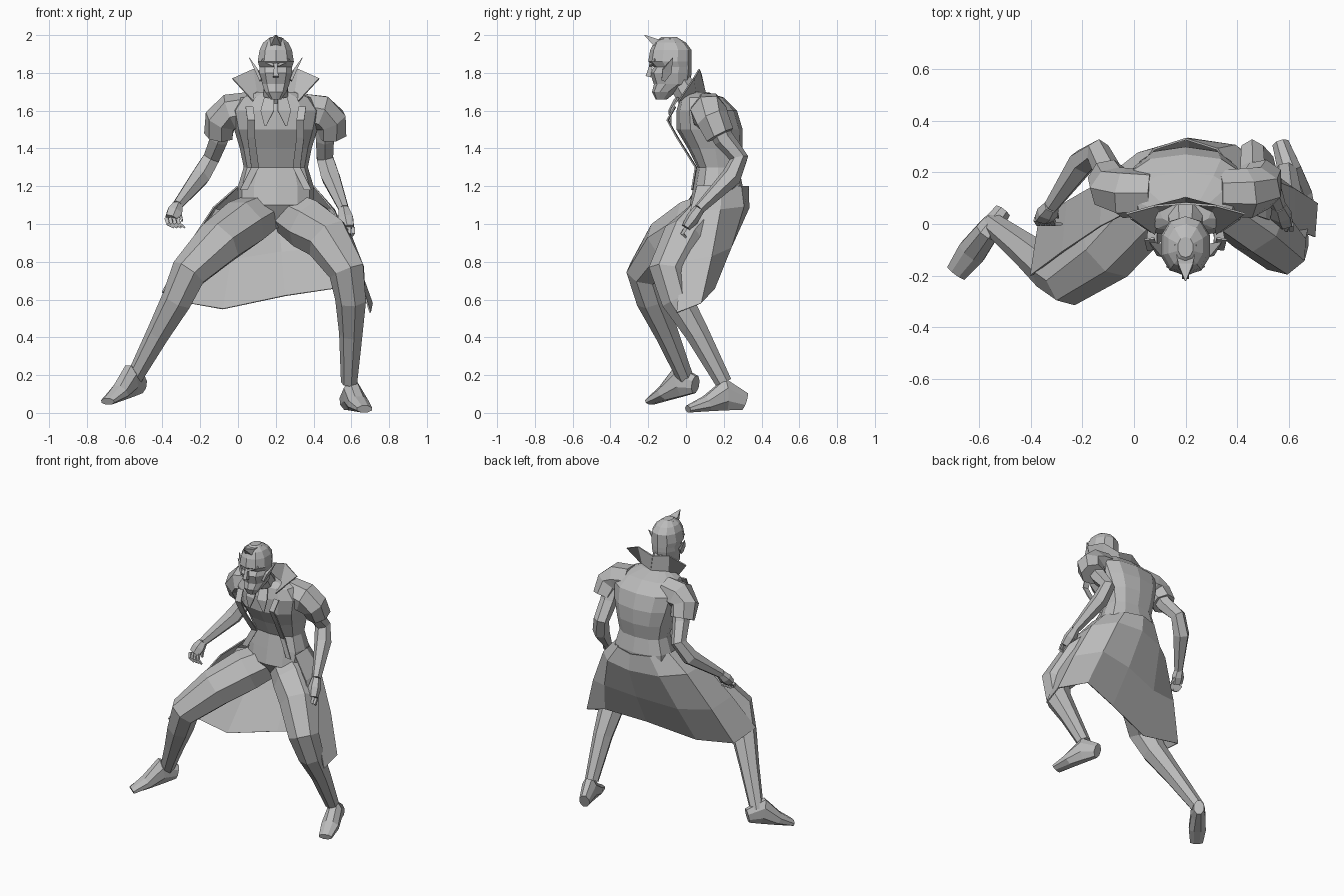
import bpy
import bmesh
from math import sin, cos, pi, tau
from mathutils import Vector

default_cube = bpy.data.objects.get("Cube")
if default_cube:
    bpy.data.objects.remove(default_cube)

grey = bpy.data.materials.new("stone grey")
grey.use_nodes = True
grey.diffuse_color = (.5, .5, .5, 1)
grey.node_tree.nodes["Principled BSDF"].inputs["Base Color"].default_value = grey.diffuse_color

MIDDLE = .2  # centre of the upper body
DEPTH_AXIS = Vector((0, 1, 0))
HEIGHT_AXIS = Vector((0, 0, 1))


def loft(name, rows, closed=True):
    """Skin rows of points: a capped tube, or a thin sheet of cloth."""
    bm = bmesh.new()
    rings = [[bm.verts.new(point) for point in row] for row in rows]
    for low, high in zip(rings, rings[1:]):
        start = 0 if closed else 1
        for i in range(start, len(low)):
            bm.faces.new((low[i - 1], low[i], high[i], high[i - 1]))
    if closed:
        bm.faces.new(rings[0])
        bm.faces.new(rings[-1])
    bmesh.ops.recalc_face_normals(bm, faces=bm.faces)
    mesh = bpy.data.meshes.new(name)
    bm.to_mesh(mesh)
    bm.free()
    mesh.materials.append(grey)
    part = bpy.data.objects.new(name, mesh)
    bpy.context.collection.objects.link(part)
    if not closed:
        cloth = part.modifiers.new("cloth", "SOLIDIFY")
        cloth.thickness = .008
        cloth.offset = 0


def soften(value, power):
    """Push a sine towards a rounded box."""
    return abs(value) ** power * (1 if value > 0 else -1)


def stack(name, rings, sides, power):
    """Horizontal rings given as height, half width, front and back."""
    rows = []
    for height, width, front, back in rings:
        row = []
        for i in range(sides):
            angle = tau * i / sides
            x = MIDDLE + width * soften(sin(angle), power)
            y = (front + back) / 2 - (back - front) / 2 * soften(cos(angle), power)
            row.append((x, y, height))
        rows.append(row)
    loft(name, rows)


def limb(name, path, widths, heights=None, sides=6, axis=DEPTH_AXIS):
    """Tube along a path, with a width and optional second width per point."""
    points = [Vector(point) for point in path]
    rows = []
    for k, (width, height) in enumerate(zip(widths, heights or widths)):
        along = points[min(k + 1, len(points) - 1)] - points[max(k - 1, 0)]
        across = along.cross(axis).normalized()
        over = across.cross(along).normalized()
        angles = [tau * (i + .5) / sides for i in range(sides)]
        rows.append([points[k] + across * width * cos(angle) + over * height * sin(angle)
                     for angle in angles])
    loft(name, rows)


def mirrored(side, points):
    """Place points, given from the body's middle, on one side of it."""
    return [(MIDDLE + side * x, y, z) for x, y, z in points]


def hand(label, wrist, knuckles, reach, curl):
    """Palm, four bent fingers and a thumb."""
    wrist, knuckles, reach, curl = map(Vector, (wrist, knuckles, reach, curl))
    palm = wrist.lerp(knuckles, .5)
    limb(label + "_palm", [wrist, palm, knuckles], [.03, .045, .04], [.03, .035, .025])
    for i in range(4):
        root = knuckles + Vector(((i - 1.5) * .02, 0, 0))
        limb(label + "_finger", [root, root + reach, root + reach + curl],
             [.013, .012, .006], sides=4)
    inner = palm + curl
    limb(label + "_thumb", [palm, inner, inner + reach], [.015, .012, .006], sides=4)


def shoe(label, heel, toe):
    """Shoe whose sole runs from heel to toe."""
    widths = [.035, .05, .06, .045]
    heights = [.05, .09, .045, .02]
    path = [Vector(heel).lerp(Vector(toe), k / 3) + HEIGHT_AXIS * height
            for k, height in enumerate(heights)]
    limb(label + "_shoe", path, widths, heights, sides=8, axis=HEIGHT_AXIS)


# Torso, from the crotch to the neckline
stack("torso", [
    (.98, .1, .1, .2), (1.1, .2, .02, .3), (1.2, .2, .04, .3), (1.3, .17, .06, .28),
    (1.4, .19, .01, .3), (1.5, .22, -.05, .3), (1.6, .24, -.05, .27),
    (1.67, .19, -.03, .2), (1.7, .1, 0, .1)], sides=12, power=.8)

# Neck, head and face
limb("neck", [(MIDDLE, .07, 1.6), (MIDDLE, 0, 1.7), (MIDDLE, -.06, 1.8)],
     [.08, .07, .06], sides=8)
stack("head", [
    (1.66, .03, -.16, -.1), (1.7, .06, -.18, -.05), (1.74, .075, -.17, .02),
    (1.8, .09, -.19, .03), (1.83, .09, -.17, .03), (1.86, .1, -.2, .03),
    (1.92, .09, -.19, .03), (1.96, .07, -.17, 0), (1.99, .03, -.13, -.05)],
    sides=10, power=.9)
limb("nose", [(MIDDLE, -.18, 1.86), (MIDDLE, -.2, 1.78)], [.01, .02], sides=4)
limb("hair_peak", [(MIDDLE, -.08, 1.96), (MIDDLE, -.16, 1.96), (MIDDLE, -.22, 2)],
     [.06, .04, .003], [.03, .03, .003], sides=4, axis=HEIGHT_AXIS)

for side, label in ((-1, "right"), (1, "left")):
    limb(label + "_ear", mirrored(side, [(.08, -.12, 1.76), (.1, -.1, 1.81), (.14, -.07, 1.88)]),
         [.01, .012, .002], [.015, .035, .002], sides=4)
    limb(label + "_brow", mirrored(side, [(.01, -.19, 1.84), (.07, -.16, 1.87)]),
         [.01, .01], sides=4)

    # Half of the stand-up collar, from nape to pointed tip
    loft(label + "_collar", [
        mirrored(side, [(0, .1, 1.7), (.1, .05, 1.69), (.12, -.04, 1.65)]),
        mirrored(side, [(0, .08, 1.79), (.12, .07, 1.82), (.23, .04, 1.77)])], closed=False)

    # Lapel folded along the open coat front, and a neckcloth point
    inner_edge = [(.16, -.06, 1.62), (.15, -.1, 1.55), (.15, -.05, 1.46),
                  (.13, .05, 1.3), (.19, .03, 1.18)]
    outer_edge = [(x - .04, y + .005, z) for x, y, z in inner_edge]
    loft(label + "_lapel", [mirrored(side, inner_edge), mirrored(side, outer_edge)], closed=False)
    loft(label + "_neckcloth", [
        mirrored(side, [(.01, -.06, 1.66), (.01, -.09, 1.6), (.05, -.08, 1.52)]),
        mirrored(side, [(.06, -.04, 1.67), (.08, -.08, 1.6), (.06, -.08, 1.52)])], closed=False)

    limb(label + "_sleeve", mirrored(side, [
        (.13, .12, 1.61), (.24, .12, 1.59), (.29, .14, 1.55), (.3, .18, 1.47)]),
        [.09, .1, .09, .08], sides=7)

# Arms, bent back at the elbow
arm_widths = [.06, .055, .05, .055, .03]
right_wrist = (-.32, .07, 1.1)
left_wrist = (.56, .07, 1.08)
limb("right_arm", [(-.07, .15, 1.55), (-.1, .2, 1.45), (-.14, .28, 1.35),
                   (-.2, .24, 1.25), right_wrist], arm_widths)
limb("left_arm", [(.46, .15, 1.55), (.46, .2, 1.45), (.46, .28, 1.35),
                  (.49, .24, 1.25), left_wrist], arm_widths)
hand("right", right_wrist, (-.35, .02, 1.03), (.01, -.02, -.03), (.03, 0, -.02))
hand("left", left_wrist, (.58, 0, .98), (0, -.02, -.03), (-.01, .02, -.02))

# Legs in a wide crouch
leg_widths = [.12, .14, .13, .1, .085, .065, .045]
limb("right_leg", [(.13, .16, 1.06), (.03, .05, 1), (-.1, -.1, .9), (-.26, -.22, .74),
                   (-.32, -.18, .6), (-.42, -.1, .42), (-.55, 0, .18)], leg_widths, sides=7)
limb("left_leg", [(.27, .16, 1.06), (.37, .1, 1), (.48, 0, .92), (.58, -.1, .75),
                  (.6, -.05, .6), (.6, .06, .42), (.59, .2, .16)], leg_widths, sides=7)
shoe("right", heel=(-.51, .05, .1), toe=(-.69, -.19, .04))
shoe("left", heel=(.57, .31, .01), toe=(.67, .01, 0))

# Coat skirt: from a round waist, out over the hips, to a flared hem
hem = [(-.4, -.2, .64), (-.37, 0, .6), (-.08, 0, .55), (.25, .08, .62),
       (.52, .15, .66), (.71, .08, .58), (.7, -.05, .53)]
skirt_rows = []
for drop in (0, .2, .6, 1):
    row = []
    for k, corner in enumerate(hem):
        angle = (pi + .6) * k / (len(hem) - 1) - .3
        outward = Vector((-cos(angle), sin(angle), 0))
        waist = Vector((MIDDLE, .12, 1.2)) + outward * .21
        row.append(waist.lerp(Vector(corner), drop) + outward * .4 * drop * (1 - drop) ** 2)
    skirt_rows.append(row)
loft("coat_skirt", skirt_rows, closed=False)
